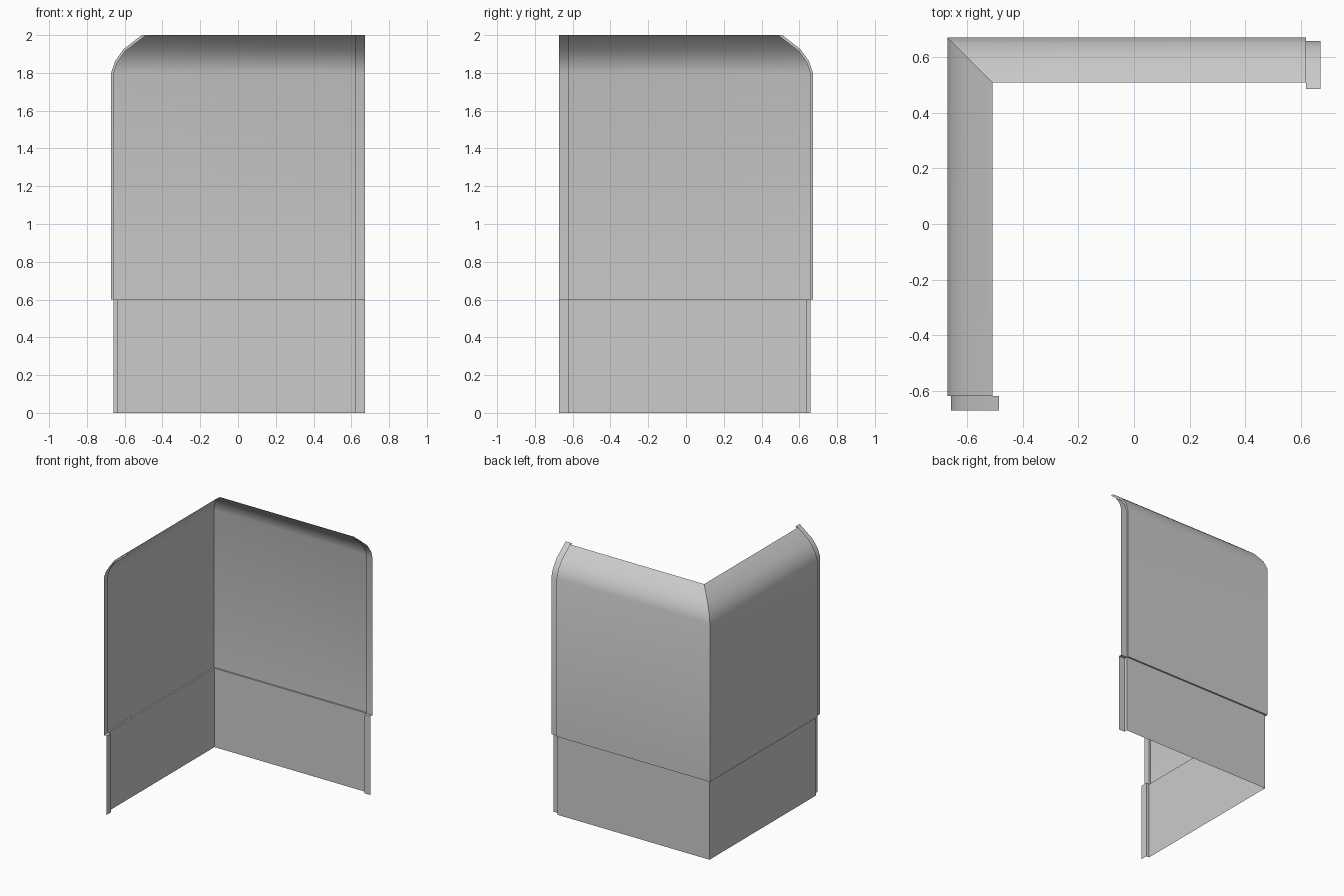
import bpy
import math

if "Cube" in bpy.data.objects:
    bpy.data.objects.remove(bpy.data.objects["Cube"])

END, SEAM = 0.672, 0.62   # outer end of the wall, and where the edge lip begins

# Wall cross-sections as (distance from centre, height)
lower_wall = [(0.66, 0), (0.66, 0.6), (0.672, 0.6)]
upper_wall = [(0.672, 0.6), (0.672, 1.8), (0.651, 1.862), (0.605, 1.926), (0.51, 2.0)]
lower_lip = [(0.635, 0), (0.635, 0.6), (0.659, 0.6)]
upper_lip = [(0.659, 0.6), (0.659, 1.797), (0.64, 1.853), (0.596, 1.916), (0.486, 2.0)]


def back(profile, x):
    """Column of points on the back wall at x."""
    return [(x, r, z) for r, z in profile]


def corner(profile):
    """Mitred column where both walls meet."""
    return [(-r, r, z) for r, z in profile]


def mirrored(column):
    """Reflect a back wall column onto the left wall."""
    return [(-y, -x, z) for x, y, z in column]


def sheet(name, columns):
    """Smooth-shaded sheet through neighbouring columns."""
    n = len(columns[0])
    verts = [p for col in columns for p in col]
    faces = [(i * n + j, (i + 1) * n + j, (i + 1) * n + j + 1, i * n + j + 1)
             for i in range(len(columns) - 1) for j in range(n - 1)]
    mesh = bpy.data.meshes.new(name)
    mesh.from_pydata(verts, [], faces)
    mesh.update()
    obj = bpy.data.objects.new(name, mesh)
    bpy.context.collection.objects.link(obj)
    bpy.ops.object.select_all(action='DESELECT')
    obj.select_set(True)
    bpy.context.view_layer.objects.active = obj
    bpy.ops.object.shade_smooth_by_angle(angle=math.radians(30))


for level, wall, lip in (("lower", lower_wall, lower_lip),
                         ("upper", upper_wall, upper_lip)):
    # Corner panel spanning both walls
    edge = back(wall, SEAM)
    sheet(f"{level}_panel", [edge, corner(wall), mirrored(edge)])
    # Recessed joining lip at each free end
    strip = [back(lip, END), back(lip, SEAM), edge]
    sheet(f"{level}_back_lip", strip)
    sheet(f"{level}_left_lip", [mirrored(c) for c in reversed(strip)])
